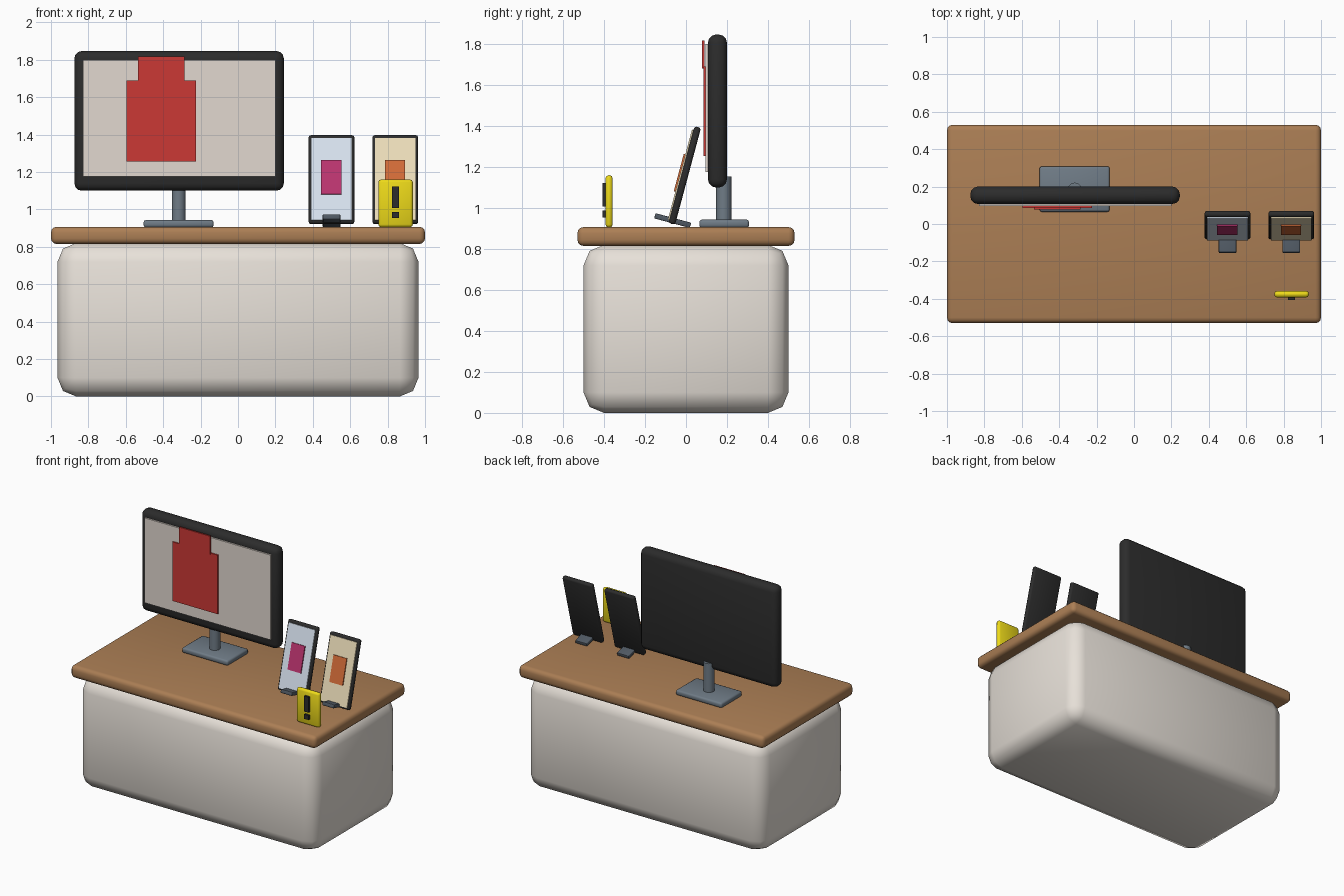
import bpy
from math import radians
from mathutils import Matrix, Vector

if "Cube" in bpy.data.objects:
    bpy.data.objects.remove(bpy.data.objects["Cube"])


def material(name, rgb):
    m = bpy.data.materials.new(name)
    m.diffuse_color = (*rgb, 1)
    m.use_nodes = True
    m.node_tree.nodes["Principled BSDF"].inputs["Base Color"].default_value = m.diffuse_color
    return m


CREAM = material("cream", (0.80, 0.75, 0.69))
WOOD = material("wood", (0.41, 0.21, 0.09))
BLACK = material("black", (0.025, 0.025, 0.025))
STEEL = material("steel", (0.16, 0.20, 0.24))
DARK_STEEL = material("dark_steel", (0.08, 0.10, 0.125))
PANEL = material("panel", (0.76, 0.69, 0.63))
RED = material("red", (0.60, 0.04, 0.035))
YELLOW = material("yellow", (0.85, 0.70, 0.01))
COOL = material("cool_screen", (0.69, 0.77, 0.87))
WARM = material("warm_screen", (0.85, 0.74, 0.50))
MAGENTA = material("magenta", (0.50, 0.035, 0.16))
ORANGE = material("orange", (0.65, 0.15, 0.04))


def finish(ob, name, mat, bevel=0, segments=2):
    ob.name = name
    ob.data.materials.append(mat)
    if bevel:
        mod = ob.modifiers.new("bevel", 'BEVEL')
        mod.width = bevel
        mod.segments = segments
        bpy.ops.object.modifier_apply(modifier=mod.name)
        bpy.ops.object.shade_smooth_by_angle(angle=radians(50))
    return ob


def box(name, x, y, z, mat, bevel=0, segments=2):
    """Box from (min, max) ranges on each axis."""
    bpy.ops.mesh.primitive_cube_add(size=1)
    ob = bpy.context.object
    centre = Vector([(a + b) / 2 for a, b in (x, y, z)])
    size = [b - a for a, b in (x, y, z)]
    ob.data.transform(Matrix.Diagonal((*size, 1)))
    ob.location = centre
    return finish(ob, name, mat, bevel, segments)


# Counter
box("counter_body", (-0.965, 0.965), (-0.5, 0.5), (0, 0.82), CREAM, 0.1, 2)
box("counter_top", (-1, 1), (-0.53, 0.53), (0.815, 0.907), WOOD, 0.03, 3)

# Monitor with its stand
box("monitor_frame", (-0.875, 0.245), (0.107, 0.2), (1.1, 1.847), BLACK, 0.04, 3)
box("monitor_screen", (-0.83, 0.2), (0.095, 0.115), (1.175, 1.8), PANEL)
box("picture_body", (-0.595, -0.225), (0.085, 0.097), (1.255, 1.69), RED)
box("picture_neck", (-0.535, -0.285), (0.078, 0.09), (1.68, 1.817), RED)
box("stand_base", (-0.505, -0.13), (0.065, 0.308), (0.904, 0.943), STEEL, 0.012)
bpy.ops.mesh.primitive_cylinder_add(vertices=24, radius=0.037, depth=0.22,
                                    location=(-0.317, 0.184, 1.045))
bpy.ops.object.shade_smooth_by_angle(angle=radians(40))
finish(bpy.context.object, "stand_post", STEEL)


# Tilted display phones, built upright around their centre and then leaned back
def phone(side, cx, screen, picture):
    parts = [
        box(side + "_phone_body", (-0.122, 0.122), (-0.0165, 0.0165), (-0.245, 0.245), BLACK, 0.012),
        box(side + "_phone_screen", (-0.109, 0.109), (-0.024, -0.012), (-0.23, 0.225), screen),
        box(side + "_phone_picture", (-0.055, 0.053), (-0.032, -0.022), (-0.088, 0.1), picture),
        box(side + "_phone_foot", (-0.047, 0.047), (-0.09, 0.09), (-0.241, -0.215), DARK_STEEL, 0.004),
    ]
    lean = Matrix.Translation((cx, -0.006, 1.159)) @ Matrix.Rotation(radians(-15), 4, 'X')
    for p in parts:
        p.matrix_world = lean @ Matrix.Translation(p.location)


phone("left", 0.5, COOL, MAGENTA)
phone("right", 0.841, WARM, ORANGE)

# Warning sign
box("sign_plate", (0.75, 0.935), (-0.393, -0.358), (0.905, 1.16), YELLOW, 0.015)
box("sign_bar", (0.824, 0.861), (-0.407, -0.385), (1.007, 1.122), BLACK)
box("sign_dot", (0.824, 0.861), (-0.407, -0.385), (0.953, 0.987), BLACK)
